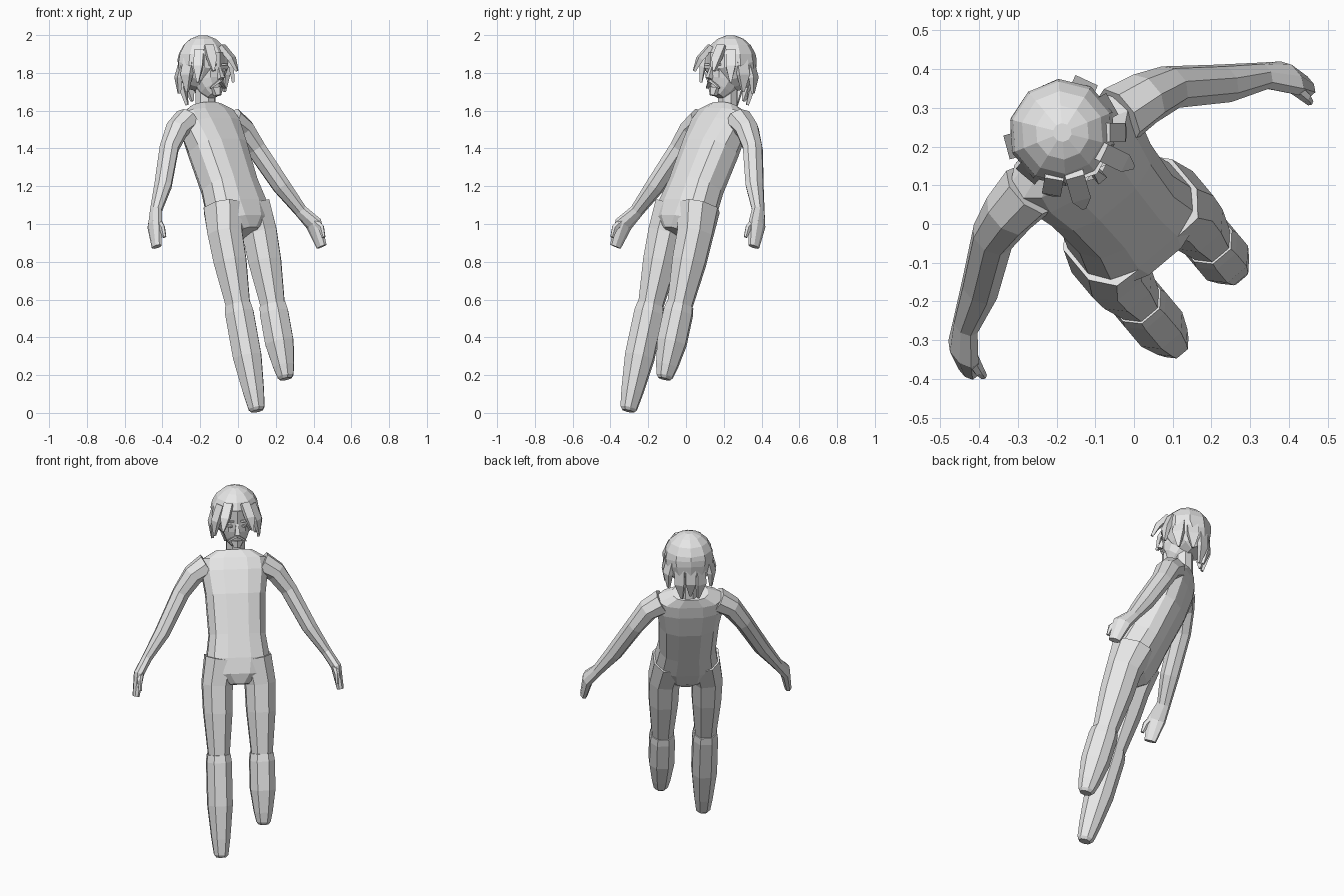
import bpy, bmesh, math
from mathutils import Vector

if "Cube" in bpy.data.objects:
    bpy.data.objects.remove(bpy.data.objects["Cube"])

# One clay colour for the whole figure
CLAY = (.8, .8, .8, 1)
clay = bpy.data.materials.new("light_clay")
clay.use_nodes = True
clay.diffuse_color = CLAY
clay.node_tree.nodes["Principled BSDF"].inputs["Base Color"].default_value = CLAY

# Body directions: SIDE is the figure's left, FRONT is where it looks
YAW = math.radians(40)
SIDE = Vector((math.cos(YAW), math.sin(YAW), 0))
FRONT = Vector((math.sin(YAW), -math.cos(YAW), 0))
UP = Vector((0, 0, 1))
MIRRORED = (("left", 1), ("right", -1))


def place(side, front, height):
    return SIDE * side + FRONT * front + UP * height


def on_head(side, front, height):
    return place(side + .01, front - .3, height)


def signed_power(value, power):
    return math.copysign(abs(value) ** power, value)


def loft(name, rings, sides=8, power=1, across=SIDE):
    """Skin rings of (centre, half width, half depth) along a path."""
    bm = bmesh.new()
    centres = [ring[0] for ring in rings]
    last = len(rings) - 1
    loops = []
    for i, (centre, width, depth) in enumerate(rings):
        along = (centres[min(i + 1, last)] - centres[max(i - 1, 0)]).normalized()
        wide = (across - along * across.dot(along)).normalized()
        deep = wide.cross(along)
        loop = []
        for k in range(sides):
            angle = (k + .5) * math.tau / sides
            x = width * signed_power(math.cos(angle), power)
            y = depth * signed_power(math.sin(angle), power)
            loop.append(bm.verts.new(centre + wide * x + deep * y))
        loops.append(loop)
    for low, high in zip(loops, loops[1:]):
        for k in range(sides):
            bm.faces.new((low[k - 1], low[k], high[k], high[k - 1]))
    bm.faces.new(loops[0])
    bm.faces.new(loops[-1])
    bmesh.ops.recalc_face_normals(bm, faces=bm.faces)
    mesh = bpy.data.meshes.new(name)
    bm.to_mesh(mesh)
    bm.free()
    mesh.materials.append(clay)
    bpy.context.collection.objects.link(bpy.data.objects.new(name, mesh))


# Torso leans back as it rises from the crotch to the shoulders
def spine(height):
    return place(0, (1.06 - height) / 2, height)


loft("torso", [(spine(height), width, depth) for height, width, depth in (
    (.95, .06, .08), (1, .15, .11), (1.08, .18, .12), (1.2, .16, .12),
    (1.4, .17, .12), (1.52, .19, .1), (1.58, .18, .08), (1.62, .1, .06))],
    sides=12, power=.75)
loft("neck", [(on_head(0, .02, height), .055, .055) for height in (1.6, 1.75)])


# Legs slope forward as they go down, with a step below the knee
def leg_rings(sign, sizes):
    return [(place(sign * .12, (1.08 - height) * .28, height), width, width * 1.1)
            for height, width in sizes]


for (name, sign), foot in zip(MIRRORED, (.18, .01)):
    hip = (place(sign * .095, -.01, 1.09), .095, .12)
    thigh = leg_rings(sign, ((.95, .09), (.8, .085), (.57, .063)))
    loft(name + "_thigh", [hip] + thigh, power=.85)
    knee = .53
    calf = knee + (foot - knee) * .45
    ankle = knee + (foot - knee) * .8
    loft(name + "_lower_leg", leg_rings(sign, (
        (knee + .04, .068), (knee, .074), (calf, .074), (ankle, .055),
        (foot + .015, .042), (foot, .03))), power=.85)

# Arms with flat hands and thumbs
for name, sign in MIRRORED:
    def reach(side, front, height):
        return place(sign * side, front, height)

    loft(name + "_arm", [
        (reach(.15, -.24, 1.55), .07, .08),
        (reach(.23, -.23, 1.5), .06, .07),
        (reach(.3, -.21, 1.4), .05, .06),
        (reach(.41, -.13, 1.2), .045, .055),
        (reach(.5, -.08, 1.07), .03, .04),
        (reach(.55, -.03, 1), .03, .055),
        (reach(.57, .01, .88), .02, .035)])
    loft(name + "_thumb", [
        (reach(.54, -.02, 1.02), .02, .02),
        (reach(.55, .03, .98), .015, .02),
        (reach(.55, .05, .93), .01, .01)], sides=6)


# Face and its raised features
def head_loft(name, rows, sides=6):
    """Rows of (forward shift, height, half width, half depth)."""
    loft(name, [(on_head(0, front, height), width, depth)
                for front, height, width, depth in rows], sides)


head_loft("face", ((.09, 1.68, .03, .04), (.07, 1.71, .06, .07),
                   (.04, 1.76, .08, .1), (.03, 1.9, .09, .11)), sides=10)
head_loft("nose", ((.15, 1.77, .02, .02), (.13, 1.83, .01, .01)), sides=4)
head_loft("chin_beard", ((.12, 1.68, .02, .02), (.11, 1.72, .04, .03)))
for name, sign in MIRRORED:
    for part, height, width in (("_eye", 1.81, .016), ("_brow", 1.84, .026)):
        centre = on_head(sign * .04, .125, height)
        loft(name + part, [(centre, width, .014), (centre + UP * .01, width, .014)], sides=6)
    loft(name + "_moustache", [(on_head(0, .14, 1.76), .01, .015),
                               (on_head(sign * .05, .12, 1.72), .005, .01)],
         sides=4, across=UP)

# Hair cap: a dome whose lower rings draw back to leave the face open
cap = []
for degrees in range(-60, 90, 20):
    tilt = math.radians(degrees)
    radius = .14 * math.cos(tilt)
    back = .06 * min(0, math.sin(tilt))
    cap.append((on_head(0, back, 1.85 + .15 * math.sin(tilt)), radius, radius + back / 3))
loft("hair_cap", cap, sides=10)


# Flat tapering strands, placed by their angle from the front of the head
def strand(name, degrees, top, bottom, width, spread):
    turn = math.radians(degrees)

    def at(radius, height):
        return on_head(radius * math.sin(turn), radius * math.cos(turn), height)

    tangent = SIDE * math.cos(turn) - FRONT * math.sin(turn)
    loft(name, [(at(.11, top), width, .02),
                (at((spread + .14) / 2, (top + bottom) / 2), width, .02),
                (at(spread, bottom), width / 5, .01)], sides=4, across=tangent)


for name, sign in MIRRORED:
    strand(name + "_fringe", sign * 24, 1.94, 1.81, .035, .2)
    strand(name + "_temple_lock", sign * 50, 1.92, 1.75, .035, .16)
    strand(name + "_side_lock", sign * 80, 1.88, 1.7, .045, .13)
    strand(name + "_ear_lock", sign * 115, 1.86, 1.69, .045, .13)
    strand(name + "_nape_lock", sign * 150, 1.82, 1.63, .04, .09)
strand("centre_nape_lock", 180, 1.82, 1.65, .04, .09)
